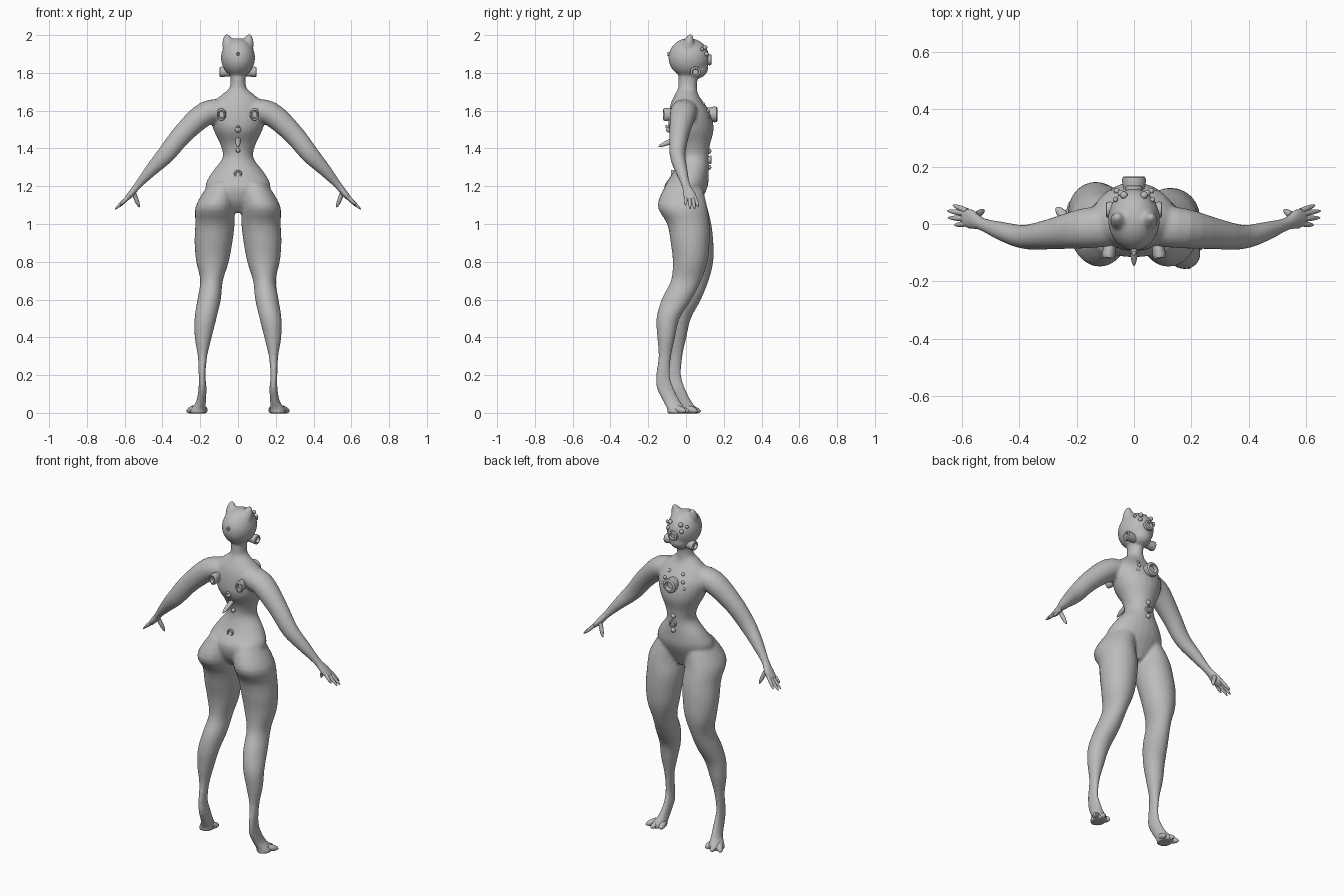
import bpy, bmesh, math
from mathutils import Vector, Matrix

cube = bpy.data.objects.get("Cube")
if cube:
    bpy.data.objects.remove(cube, do_unlink=True)

grey = bpy.data.materials.new("plain grey")
grey.use_nodes = True
COLOR = (0.5, 0.5, 0.5, 1)
grey.diffuse_color = COLOR
grey.node_tree.nodes["Principled BSDF"].inputs["Base Color"].default_value = COLOR


def smooth_rings(rings, steps):
    """Catmull-Rom interpolation of (x, y, z, ra, rb) rings."""
    pts = [Vector(r) for r in rings]
    out = []
    for i in range(len(pts) - 1):
        a, b, c, d = pts[max(i - 1, 0)], pts[i], pts[i + 1], pts[min(i + 2, len(pts) - 1)]
        for s in range(steps):
            t = s / steps
            out.append(0.5 * (2 * b + (c - a) * t + (2 * a - 5 * b + 4 * c - d) * t * t
                              + (3 * b - a - 3 * c + d) * t ** 3))
    return out + [pts[-1]]


def loft(bm, rings, steps=4, sides=24, flat=False):
    """Closed tube through elliptical rings, level or square to the path."""
    rings = smooth_rings(rings, steps) if steps > 1 else [Vector(r) for r in rings]
    whole = (rings[-1] - rings[0]).to_3d()
    loops = []
    for i, r in enumerate(rings):
        t = (rings[min(i + 1, len(rings) - 1)] - rings[max(i - 1, 0)]).to_3d()
        if flat:
            t = Vector((0, 0, 1))
        elif t.length < 1e-6 or steps == 1:
            t = whole
        t = t.normalized()
        ref = Vector((1, 0, 0)) if abs(t.y) > 0.9 else Vector((0, 1, 0))
        u = ref.cross(t).normalized()
        v = t.cross(u)
        loops.append([bm.verts.new(r.to_3d() + u * r[3] * math.cos(k * math.tau / sides)
                                   + v * r[4] * math.sin(k * math.tau / sides))
                      for k in range(sides)])
    faces = [bm.faces.new(loops[0]), bm.faces.new(loops[-1])]
    for p, q in zip(loops, loops[1:]):
        for k in range(sides):
            n = (k + 1) % sides
            faces.append(bm.faces.new((p[k], p[n], q[n], q[k])))
    bmesh.ops.recalc_face_normals(bm, faces=faces)


def ball(bm, center, radii):
    m = Matrix.Translation(center) @ Matrix.Diagonal((*radii, 1))
    bmesh.ops.create_uvsphere(bm, u_segments=32, v_segments=20, radius=1, matrix=m)


def finish(bm, name):
    mesh = bpy.data.meshes.new(name)
    bm.to_mesh(mesh)
    bm.free()
    ob = bpy.data.objects.new(name, mesh)
    bpy.context.collection.objects.link(ob)
    mesh.materials.append(grey)
    bpy.ops.object.select_all(action='DESELECT')
    ob.select_set(True)
    bpy.context.view_layer.objects.active = ob
    bpy.ops.object.shade_smooth_by_angle(angle=math.radians(40))
    return ob


def spike(bm, start, end, r):
    """Tapered rounded digit."""
    a, b = Vector(start), Vector(end)
    loft(bm, [(*a.lerp(b, f), r * k, r * k)
              for f, k in ((0, 1), (0.5, 0.95), (0.85, 0.6), (1, 0.15))], 3, 12)


def socket(name, center, normal, r, depth, tall=1.0):
    """Round port with a raised rim and a sunken middle."""
    n, c = Vector(normal).normalized(), Vector(center)
    prof = ((-1, 0.85), (0, 0.9), (0.6, 1), (0.9, 0.95), (1, 0.82), (1, 0.62), (0.5, 0.5), (0.5, 0.02))
    bm = bmesh.new()
    loft(bm, [(*(c + n * depth * h), r * k * tall, r * k) for h, k in prof], 1)
    finish(bm, name)


def stud(name, center, r):
    bm = bmesh.new()
    ball(bm, center, (r, r, r))
    finish(bm, name)


# Body: torso, neck and skull
body = bmesh.new()
torso = ((1.06, .05, 0, .05), (1.12, .14, -.01, .09), (1.2, .172, 0, .115), (1.27, .14, .025, .095),
         (1.35, .082, .04, .08), (1.42, .093, .04, .087), (1.5, .13, .028, .118), (1.58, .15, .02, .112),
         (1.64, .135, .008, .088), (1.685, .085, .003, .062), (1.72, .046, .008, .05),
         (1.77, .04, .01, .05), (1.82, .05, .012, .05))
loft(body, [(0, y, z, hx, hy) for z, hx, y, hy in torso], flat=True)
ball(body, (0, .015, 1.88), (.09, .108, .104))
ball(body, (0, .055, 1.825), (.06, .062, .055))

# Legs, with the right one set forward below the hip
leg = ((1.22, .08, .07, -.01, .09), (1.1, .12, .102, -.02, .13), (1.0, .122, .104, .012, .112),
       (.9, .13, .1, .022, .103), (.8, .135, .086, .022, .092), (.7, .14, .06, .0, .08),
       (.6, .153, .062, -.05, .079), (.5, .172, .058, -.095, .061), (.4, .184, .045, -.105, .047),
       (.3, .188, .025, -.112, .033), (.2, .19, .018, -.122, .037), (.13, .188, .021, -.11, .045),
       (.06, .196, .026, -.075, .045), (.02, .21, .04, -.05, .05), (-.003, .213, .042, -.05, .05))


def stride(side, z):
    return 0.06 * min(max((1.1 - z) / 0.6, 0), 1) if side < 0 else 0


for s in (1, -1):
    loft(body, [(s * x, y + stride(s, z), z, hx, hy) for z, x, hx, y, hy in leg], flat=True)
    # Arms
    loft(body, [(s * x, y, z, a, b) for x, y, z, a, b in (
        (.06, -.005, 1.6, .06, .07), (.17, -.015, 1.585, .064, .07), (.29, -.035, 1.48, .055, .053),
        (.38, -.045, 1.37, .048, .042), (.46, -.025, 1.285, .034, .033), (.53, 0, 1.205, .02, .023),
        (.57, .018, 1.155, .017, .036), (.6, .026, 1.125, .01, .03))])
    # Ears
    loft(body, [(s * .048, .01, 1.94, .035, .035), (s * .056, .018, 1.975, .026, .025),
                (s * .06, .028, 2.004, .01, .01)])
skin = finish(body, "body")
remesh = skin.modifiers.new("blend", 'REMESH')
remesh.mode = 'VOXEL'
remesh.voxel_size = 0.008
remesh.use_smooth_shade = True
soft = skin.modifiers.new("soften", 'SMOOTH')
soft.factor = 0.5
soft.iterations = 5

for s, label in ((1, "left"), (-1, "right")):
    # Fingers and thumb
    bm = bmesh.new()
    for y0, tip in ((.045, (.63, .066, 1.09)), (.035, (.65, .046, 1.078)),
                    (.018, (.648, .022, 1.08)), (.002, (.625, -.004, 1.1))):
        spike(bm, (s * .58, y0, 1.145), (s * tip[0], tip[1], tip[2]), .01)
    spike(bm, (s * .55, .03, 1.16), (s * .522, .048, 1.088), .012)
    finish(bm, label + "_fingers")
    # Toes
    bm = bmesh.new()
    for x0, x1, y1 in ((.185, .172, 0), (.21, .222, .018), (.23, .27, -.002)):
        shift = stride(s, 0)
        spike(bm, (s * x0, -.05 + shift, .022), (s * x1, y1 + shift, .008), .019)
    finish(bm, label + "_toes")
    # Side ports on head and shoulder blades
    socket(label + "_ear_port", (s * .068, .05, 1.805), (s, 0, 0), .028, .03)
    socket(label + "_back_port", (s * .085, -.085, 1.58), (s * .15, -1, 0), .024, .035, 1.45)
    # Brow and cheek studs
    stud(label + "_brow_stud", (s * .035, .1, 1.935), .013)
    stud(label + "_cheek_stud", (s * .045, .107, 1.9), .012)
    stud(label + "_temple_stud", (s * .065, .085, 1.925), .009)
    for i, (x, z) in enumerate(((.06, 1.6), (.07, 1.565), (.045, 1.635))):
        stud(f"{label}_chest_stud_{i}", (s * x, .115 if z < 1.62 else .09, z), .01)

# Ports along the front
socket("face_port", (0, .108, 1.87), (0, 1, 0), .03, .026)
socket("chest_port", (0, .128, 1.58), (0, 1, 0), .042, .038)
socket("belly_port", (0, .12, 1.34), (0, 1, 0), .022, .015)
for z in (1.385, 1.3):
    stud("belly_stud", (0, .12, z), .014)

# Ports, studs and spines along the back
socket("tail_port", (0, -.066, 1.265), (0, -1, 0), .021, .014)
socket("skull_port", (0, -.088, 1.9), (0, -1, 0), .011, .01)
stud("upper_spine_stud", (0, -.09, 1.5), .016)
stud("lower_spine_stud", (0, -.045, 1.39), .012)
bm = bmesh.new()
spike(bm, (0, -.05, 1.45), (0, -.145, 1.41), .014)
spike(bm, (0, -.07, 1.5), (0, -.11, 1.52), .011)
finish(bm, "back_spines")
